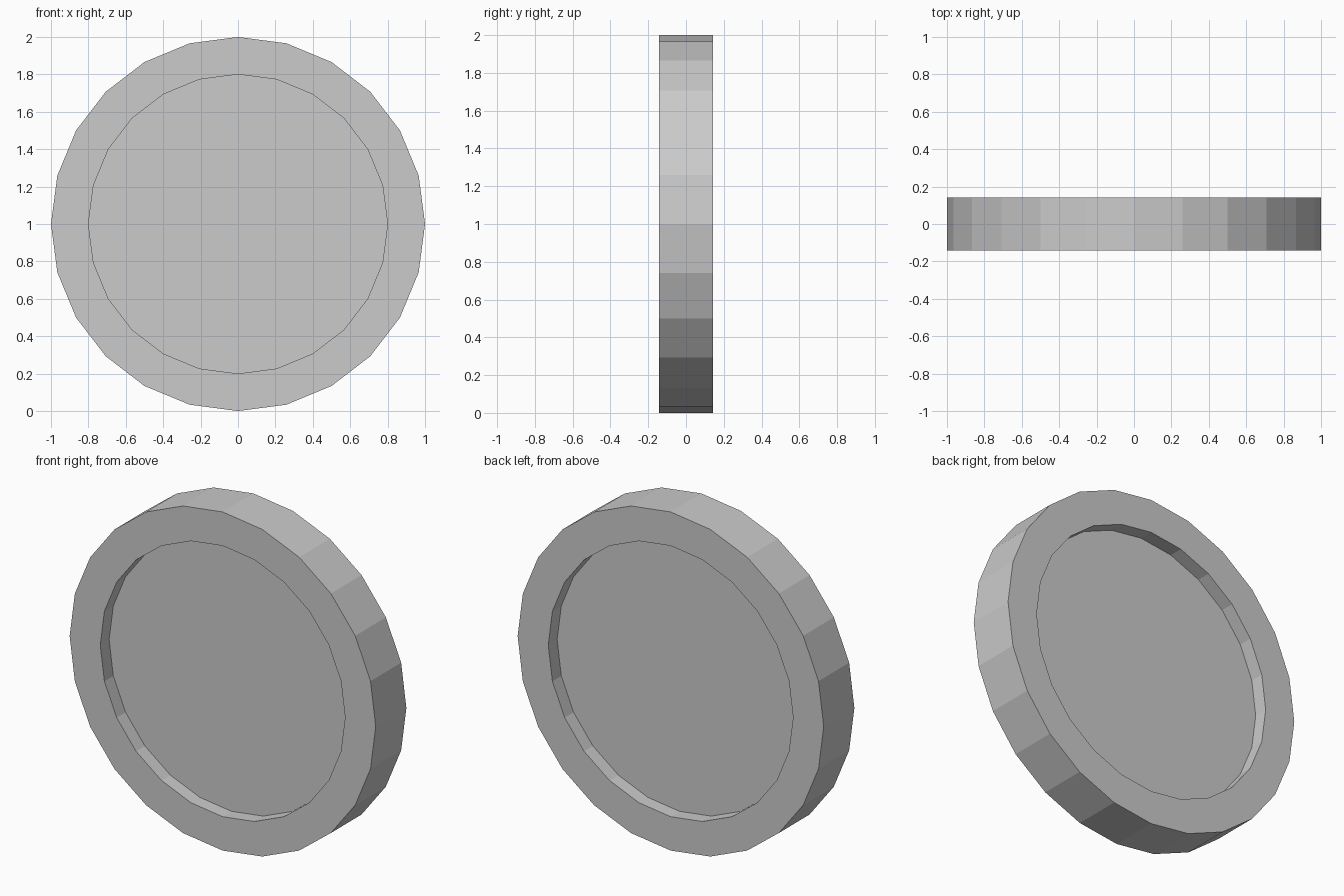
import bpy, bmesh
from math import sin, cos, tau

if "Cube" in bpy.data.objects:
    bpy.data.objects.remove(bpy.data.objects["Cube"])

SIDES = 24
HALF = 0.143      # half thickness of the rim
WEB = 0.06        # half thickness of the recessed centre
OUTER, INNER = 1.0, 0.8

bm = bmesh.new()


def ring(radius, y):
    return [bm.verts.new((radius * sin(tau * i / SIDES), y,
                          1 + radius * cos(tau * i / SIDES)))
            for i in range(SIDES)]


# Rings from the front floor, around the rim, to the back floor
profile = [(INNER, -WEB), (INNER, -HALF), (OUTER, -HALF),
           (OUTER, HALF), (INNER, HALF), (INNER, WEB)]
rings = [ring(r, y) for r, y in profile]
for a, b in zip(rings, rings[1:]):
    for i in range(SIDES):
        j = (i + 1) % SIDES
        bm.faces.new((a[i], a[j], b[j], b[i]))

# Recessed flat centres
bm.faces.new(rings[0])
bm.faces.new(rings[-1])
bmesh.ops.recalc_face_normals(bm, faces=bm.faces)

mesh = bpy.data.meshes.new("recessed_disc")
bm.to_mesh(mesh)
bm.free()
bpy.context.collection.objects.link(bpy.data.objects.new("recessed_disc", mesh))
